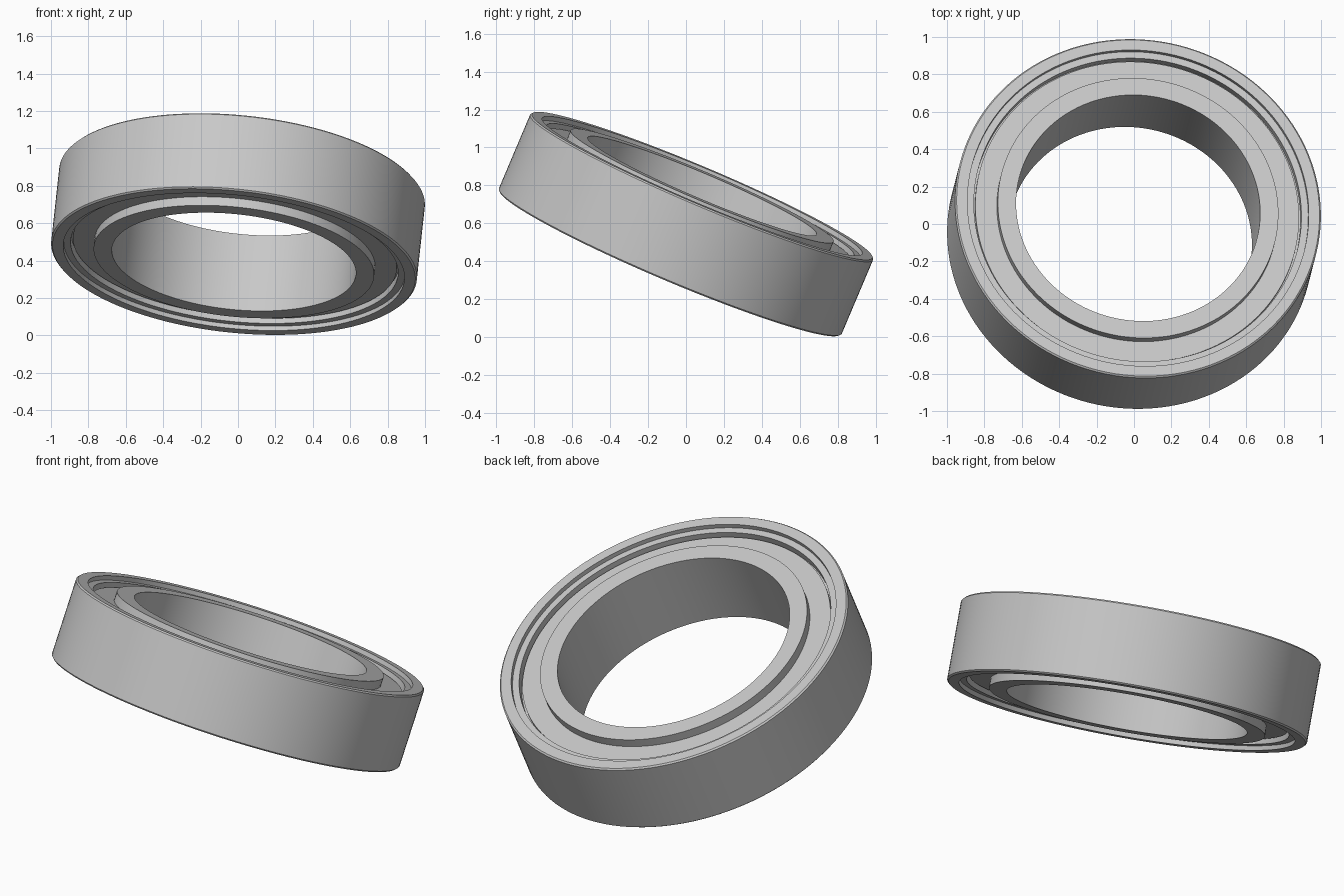
import bpy, bmesh, math
from mathutils import Matrix, Vector

cube = bpy.data.objects.get("Cube")
if cube:
    bpy.data.objects.remove(cube, do_unlink=True)

SEGMENTS = 128
HALF = 0.22          # half the bearing width
R_OUT, R_LIP, R_STEP = 0.983, 0.917, 0.88
R_SHIELD, R_INNER, R_BORE = 0.87, 0.754, 0.656
BEVEL = 0.008

# Tilt of the whole bearing: its axis leans back and slightly to the left
axis = Vector((0.10, 0.388, 0.916)).normalized()
lift = R_OUT * math.sqrt(1 - axis.z ** 2) + HALF * axis.z
tilt = Matrix.Translation((0, 0, lift)) @ Vector((0, 0, 1)).rotation_difference(axis).to_matrix().to_4x4()

steel = bpy.data.materials.new("light_grey_steel")
steel.use_nodes = True
steel.diffuse_color = (0.58, 0.58, 0.58, 1)
steel.node_tree.nodes["Principled BSDF"].inputs["Base Color"].default_value = steel.diffuse_color


def ring(name, profile):
    """Revolve a closed (radius, height) profile around the bearing axis."""
    bm = bmesh.new()
    loops = []
    for i in range(SEGMENTS):
        a = math.tau * i / SEGMENTS
        loops.append([bm.verts.new((r * math.cos(a), r * math.sin(a), z)) for r, z in profile])
    n = len(profile)
    for i in range(SEGMENTS):
        p, q = loops[i], loops[(i + 1) % SEGMENTS]
        for j in range(n):
            k = (j + 1) % n
            bm.faces.new((p[j], q[j], q[k], p[k]))
    bmesh.ops.recalc_face_normals(bm, faces=bm.faces)
    mesh = bpy.data.meshes.new(name)
    bm.to_mesh(mesh)
    bm.free()
    mesh.materials.append(steel)
    obj = bpy.data.objects.new(name, mesh)
    bpy.context.collection.objects.link(obj)
    obj.matrix_world = tilt
    bpy.ops.object.select_all(action='DESELECT')
    obj.select_set(True)
    bpy.context.view_layer.objects.active = obj
    bpy.ops.object.shade_smooth_by_angle(angle=math.radians(30))
    return obj


def mirrored(upper):
    """Complete an upper half profile with its mirror image."""
    return upper + [(r, -z) for r, z in reversed(upper)]


# Outer race with a stepped lip and a groove around each shield
ring("outer_race", mirrored([
    (R_OUT, HALF - BEVEL), (R_OUT - BEVEL, HALF), (R_LIP, HALF),
    (R_LIP, HALF - 0.025), (R_STEP, HALF - 0.025), (R_STEP, HALF - 0.07),
    (R_SHIELD - 0.01, HALF - 0.07)]))

# Inner race around the bore
ring("inner_race", mirrored([(R_INNER, HALF), (R_BORE, HALF)]))

# Recessed shields closing both sides
for name, side in (("upper_shield", 1), ("lower_shield", -1)):
    top, bottom = side * (HALF - 0.05), side * (HALF - 0.08)
    ring(name, [(R_SHIELD, top), (R_INNER - 0.002, top),
                (R_INNER - 0.002, bottom), (R_SHIELD, bottom)])
